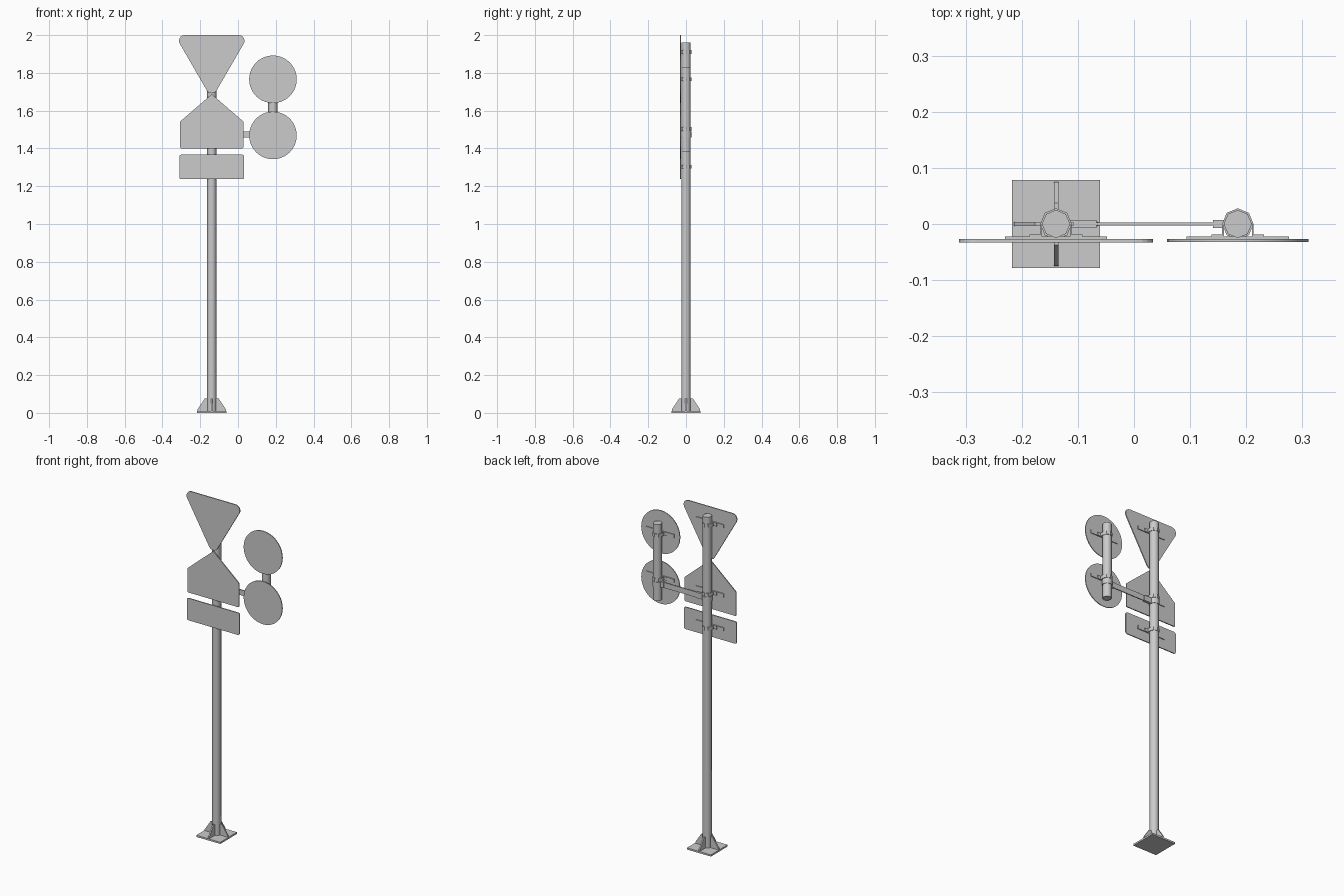
import bpy, bmesh
from math import radians, sin, cos, pi

cube = bpy.data.objects.get("Cube")
if cube:
    bpy.data.objects.remove(cube, do_unlink=True)

GREY = (0.6, 0.6, 0.6, 1)
metal = bpy.data.materials.new("plain grey")
metal.use_nodes = True
metal.diffuse_color = GREY
metal.node_tree.nodes["Principled BSDF"].inputs["Base Color"].default_value = GREY

# Prism axes: how a profile point (a, b) at depth d becomes x, y, z
AXES = {"x": lambda a, b, d: (d, a, b),
        "y": lambda a, b, d: (a, d, b),
        "z": lambda a, b, d: (a, b, d)}


def prism(name, points, axis, low, high, smooth=False):
    """Extrude a closed profile along one axis."""
    place = AXES[axis]
    bm = bmesh.new()
    ends = [[bm.verts.new(place(a, b, d)) for a, b in points] for d in (low, high)]
    bm.faces.new(ends[0])
    bm.faces.new(ends[1][::-1])
    for i in range(len(points)):
        j = (i + 1) % len(points)
        bm.faces.new((ends[0][j], ends[0][i], ends[1][i], ends[1][j]))
    bmesh.ops.recalc_face_normals(bm, faces=bm.faces)
    mesh = bpy.data.meshes.new(name)
    bm.to_mesh(mesh)
    bm.free()
    mesh.materials.append(metal)
    obj = bpy.data.objects.new(name, mesh)
    bpy.context.collection.objects.link(obj)
    if smooth:
        bpy.ops.object.select_all(action="DESELECT")
        obj.select_set(True)
        bpy.context.view_layer.objects.active = obj
        bpy.ops.object.shade_smooth_by_angle(angle=radians(50))
    return obj


def box(name, x, y, z):
    return prism(name, [(x[0], y[0]), (x[1], y[0]), (x[1], y[1]), (x[0], y[1])], "z", *z)


def ring(x, y, radius, sides, start=0.0, sweep=2 * pi):
    return [(x + radius * cos(start + sweep * i / sides),
             y + radius * sin(start + sweep * i / sides)) for i in range(sides)]


def rounded(corners, radius, steps=6):
    """Convex outline, given anticlockwise, grown by a radius with round corners."""
    from math import atan2
    out, n = [], len(corners)
    for i, (x, y) in enumerate(corners):
        px, py = corners[i - 1]
        nx, ny = corners[(i + 1) % n]
        a = atan2(y - py, x - px) - pi / 2
        turn = (atan2(ny - y, nx - x) - pi / 2 - a) % (2 * pi)
        out += [(x + radius * cos(a + turn * k / steps),
                 y + radius * sin(a + turn * k / steps)) for k in range(steps + 1)]
    return out


MAIN, SIDE = -0.139, 0.185      # x of the two poles
POLE, CLAMP = 0.025, 0.028      # radii of pole and clamp
FRONT, BACK = -0.033, -0.027    # sign plate depth
ARM_Z = 1.475

# Poles
prism("main_pole", ring(MAIN, 0, POLE, 8), "z", 0.008, 1.96, True)
prism("side_pole", ring(SIDE, 0, POLE, 8), "z", 1.38, 1.83, True)

# Base plate and four gussets
box("base_plate", (MAIN - 0.078, MAIN + 0.078), (-0.078, 0.078), (0, 0.01))
for side, s in (("positive", 1), ("negative", -1)):
    profile = [(0.02, 0.01), (0.075, 0.01), (0.075, 0.018), (0.037, 0.075), (0.02, 0.075)]
    prism("gusset_y_" + side, [(s * a, b) for a, b in profile], "x", MAIN - 0.004, MAIN + 0.004)
    prism("gusset_x_" + side, [(MAIN + s * a, b) for a, b in profile], "y", -0.004, 0.004)

# Sign plates
prism("triangle_sign", rounded([(MAIN, 1.722), (MAIN + 0.1435, 1.97), (MAIN - 0.1435, 1.97)], 0.03),
      "y", FRONT, BACK)
prism("pointed_sign", rounded([(MAIN - 0.163, 1.405), (MAIN + 0.163, 1.405), (MAIN + 0.163, 1.541),
                               (MAIN, 1.682), (MAIN - 0.163, 1.541)], 0.004, 3), "y", FRONT, BACK)
prism("lower_panel", rounded([(MAIN - 0.16, 1.249), (MAIN + 0.16, 1.249),
                              (MAIN + 0.16, 1.355), (MAIN - 0.16, 1.355)], 0.012), "y", FRONT, BACK)
for name, z in (("upper_disc", 1.766), ("lower_disc", 1.469)):
    prism(name, ring(SIDE, z, 0.126, 40), "y", FRONT + 0.001, BACK, True)


# Rear mounting bar with a strap bent round the pole
def mount(name, x, z):
    box(name + "_bar", (x - 0.091, x + 0.091), (BACK, -0.022), (z - 0.01, z + 0.01))

    def path(radius, foot):
        arc = ring(x, 0, radius, 4, 0, pi) + [(x - radius, 0)]
        return ([(x + 0.047, foot), (x + radius, foot)] + arc
                + [(x - radius, foot), (x - 0.047, foot)])

    prism(name + "_strap", path(CLAMP, -0.019) + path(POLE, -0.022)[::-1],
          "z", z - 0.01, z + 0.01)


for name, x, z in (("triangle", MAIN, 1.91), ("pointed", MAIN, 1.503), ("panel", MAIN, 1.303),
                   ("upper_disc", SIDE, 1.766), ("lower_disc", SIDE, 1.503)):
    mount(name, x, z)

# Cross arm joining the poles, with collars and paired lugs
box("cross_arm", (MAIN + 0.03, SIDE - 0.026), (-0.003, 0.003), (ARM_Z - 0.016, ARM_Z + 0.016))
for name, x, s, reach in (("main", MAIN, 1, 0.072), ("side", SIDE, -1, 0.044)):
    prism(name + "_collar", ring(x, 0, CLAMP, 8), "z", ARM_Z - 0.016, ARM_Z + 0.016, True)
    for part, y in (("front", (-0.007, -0.003)), ("back", (0.003, 0.007))):
        box(name + "_lug_" + part, sorted((x + s * 0.024, x + s * reach)), y,
            (ARM_Z - 0.016, ARM_Z + 0.016))
